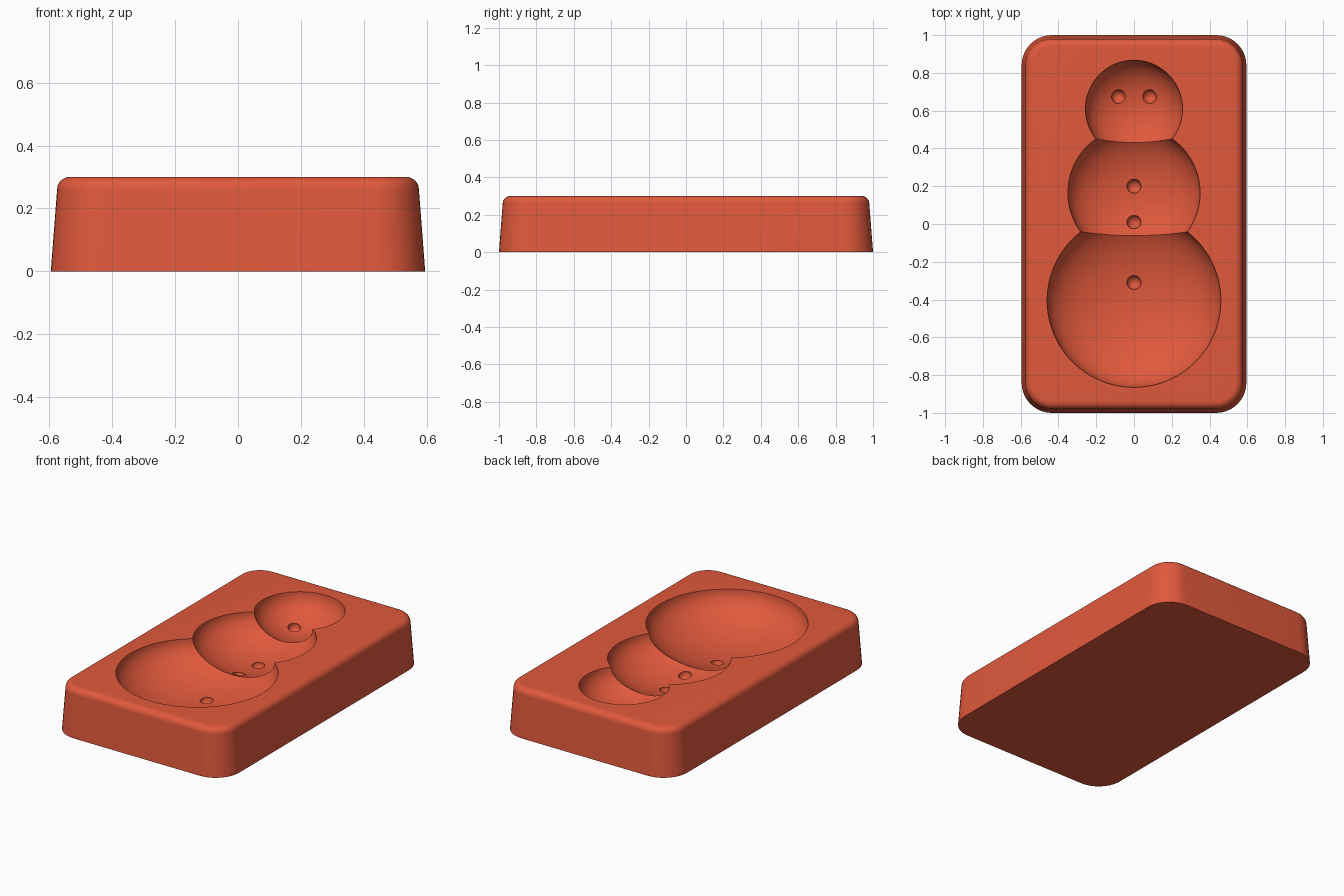
import bpy, bmesh
from math import sin, cos, pi, sqrt, radians
from mathutils import Matrix

cube = bpy.data.objects.get("Cube")
if cube:
    bpy.data.objects.remove(cube, do_unlink=True)

# Material
terracotta = bpy.data.materials.new("orange_red")
terracotta.use_nodes = True
colour = (0.75, 0.10, 0.045, 1)
terracotta.diffuse_color = colour
terracotta.node_tree.nodes["Principled BSDF"].inputs["Base Color"].default_value = colour

HALF_X, HALF_Y, TOP = 0.595, 1.0, 0.30
CORNER, FILLET, TAPER, STEPS = 0.16, 0.04, 0.02, 10


def make_object(name, bm):
    mesh = bpy.data.meshes.new(name)
    bm.to_mesh(mesh)
    bm.free()
    obj = bpy.data.objects.new(name, mesh)
    bpy.context.collection.objects.link(obj)
    mesh.materials.append(terracotta)
    return obj


def ring(bm, inset, z):
    """Rounded rectangle, pulled in from the outer footprint by inset."""
    verts = []
    for quarter, (sx, sy) in enumerate([(1, 1), (-1, 1), (-1, -1), (1, -1)]):
        for i in range(STEPS + 1):
            a = (quarter + i / STEPS) * pi / 2
            verts.append(bm.verts.new((
                sx * (HALF_X - CORNER) + (CORNER - inset) * cos(a),
                sy * (HALF_Y - CORNER) + (CORNER - inset) * sin(a), z)))
    return verts


# Tapered block with a rounded top edge
bm = bmesh.new()
rings = [ring(bm, 0, 0)]
for i in range(9):
    a = i / 8 * pi / 2
    rings.append(ring(bm, TAPER + FILLET * (1 - cos(a)), TOP - FILLET * (1 - sin(a))))
for low, high in zip(rings, rings[1:]):
    for i in range(len(low)):
        j = (i + 1) % len(low)
        bm.faces.new((low[i], low[j], high[j], high[i]))
bm.faces.new(reversed(rings[0]))
bm.faces.new(rings[-1])
block = make_object("mould_block", bm)


def carve(name, centre, radius, depth, segments):
    """Cut an ellipsoid hollow out of the block."""
    bm = bmesh.new()
    bmesh.ops.create_uvsphere(
        bm, u_segments=segments, v_segments=segments // 2, radius=1,
        matrix=Matrix.Translation(centre) @ Matrix.Diagonal((radius, radius, depth, 1)))
    cutter = make_object(name, bm)
    cutter.hide_render = True
    mod = block.modifiers.new(name, 'BOOLEAN')
    mod.operation, mod.solver, mod.object = 'DIFFERENCE', 'EXACT', cutter
    bpy.context.view_layer.objects.active = block
    bpy.ops.object.modifier_apply(modifier=name)
    bpy.data.objects.remove(cutter, do_unlink=True)


# Three overlapping bowls: centre y, radius, depth
bowls = {"lower_bowl": (-0.405, 0.46, 0.215),
         "middle_bowl": (0.165, 0.35, 0.187),
         "head_bowl": (0.61, 0.257, 0.168)}
for name, (y, radius, depth) in bowls.items():
    carve(name, (0, y, TOP + 0.0005), radius, depth, 96)

# Eye and button dimples centred on the bowl floors
dimples = [("head_bowl", -0.083, 0.675), ("head_bowl", 0.083, 0.675),
           ("middle_bowl", 0, 0.2), ("middle_bowl", 0, 0.01),
           ("lower_bowl", 0, -0.31)]
for bowl, x, y in dimples:
    cy, radius, depth = bowls[bowl]
    floor = TOP - depth * sqrt(1 - (x * x + (y - cy) ** 2) / radius ** 2)
    carve("dimple", (x, y, floor), 0.037, 0.037, 32)

# Smooth shading with sharp rims
bpy.ops.object.select_all(action='DESELECT')
block.select_set(True)
bpy.context.view_layer.objects.active = block
bpy.ops.object.shade_smooth_by_angle(angle=radians(30))
